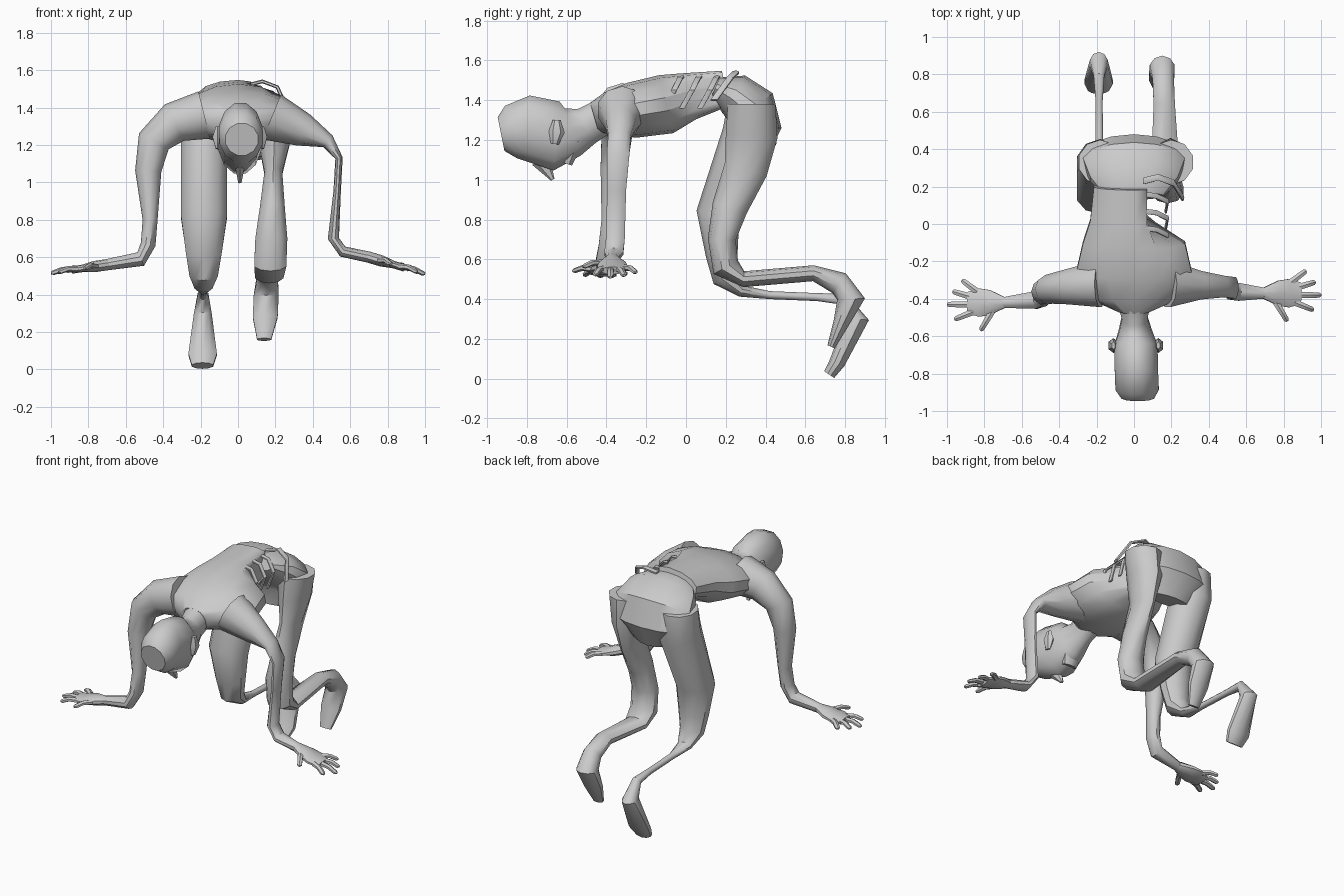
import bpy, bmesh, math
from mathutils import Vector

if "Cube" in bpy.data.objects:
    bpy.data.objects.remove(bpy.data.objects["Cube"], do_unlink=True)

# One plain clay colour for the whole figure
clay = bpy.data.materials.new("clay_grey")
clay.use_nodes = True
grey = (.6, .6, .6, 1)
clay.diffuse_color = grey
clay.node_tree.nodes["Principled BSDF"].inputs["Base Color"].default_value = grey

AXIS_X = Vector((1, 0, 0))
AXIS_Y = Vector((0, 1, 0))


def finish(name, bm):
    """Turn a bmesh into a smooth-shaded object with the clay material."""
    bmesh.ops.recalc_face_normals(bm, faces=bm.faces)
    mesh = bpy.data.meshes.new(name)
    bm.to_mesh(mesh)
    bm.free()
    mesh.materials.append(clay)
    obj = bpy.data.objects.new(name, mesh)
    bpy.context.collection.objects.link(obj)
    bpy.ops.object.select_all(action="DESELECT")
    obj.select_set(True)
    bpy.context.view_layer.objects.active = obj
    bpy.ops.object.shade_smooth_by_angle(angle=math.radians(40))
    return obj


def loft(name, centres, sizes, side, sides=10):
    """Skin ellipses along a path; sizes are half width along side and half depth."""
    bm = bmesh.new()
    rings = []
    last = len(centres) - 1
    for i, (centre, (width, thick)) in enumerate(zip(centres, sizes)):
        tangent = centres[min(i + 1, last)] - centres[max(i - 1, 0)]
        depth = tangent.cross(side).normalized()
        ring = []
        for k in range(sides):
            angle = math.tau * (k + .5) / sides
            offset = side * width * math.cos(angle) + depth * thick * math.sin(angle)
            ring.append(bm.verts.new(centre + offset))
        rings.append(ring)
    for lower, upper in zip(rings, rings[1:]):
        for k in range(sides):
            n = (k + 1) % sides
            bm.faces.new((lower[k], lower[n], upper[n], upper[k]))
    bm.faces.new(rings[0])
    bm.faces.new(rings[-1])
    return finish(name, bm)


def body_part(name, start_x, end_x, stations, sides=10):
    """Loft running in the side plane; a station is y, z, half width, half depth."""
    last = len(stations) - 1
    centres = [Vector((start_x + (end_x - start_x) * i / last, y, z))
               for i, (y, z, width, depth) in enumerate(stations)]
    return loft(name, centres, [s[2:] for s in stations], AXIS_X, sides)


def arm(name, sign, start_y, end_y, stations):
    """Loft running in the front plane; a station is x, z, half width, half depth."""
    last = len(stations) - 1
    centres = [Vector((sign * x, start_y + (end_y - start_y) * i / last, z))
               for i, (x, z, width, depth) in enumerate(stations)]
    return loft(name, centres, [s[2:] for s in stations], AXIS_Y)


# Torso, with the left side of the waist torn away up to the spine
torso = body_part("torso", 0, 0, [
    (-.46, 1.31, .1, .08),
    (-.39, 1.33, .26, .11),
    (-.27, 1.35, .32, .14),
    (-.1, 1.38, .28, .15),
    (.02, 1.42, .24, .12),
    (.2, 1.46, .22, .09),
], sides=14)
for vert in torso.data.vertices:
    if vert.co.y > -.05:
        vert.co.x = min(vert.co.x, .07)

# Pelvis curling over from the back into the seat
body_part("pelvis", 0, 0, [
    (.15, 1.47, .16, .05),
    (.24, 1.43, .24, .11),
    (.33, 1.36, .28, .13),
    (.36, 1.26, .28, .12),
    (.33, 1.13, .14, .08),
], sides=14)

# Neck and downturned head
body_part("head", 0, .02, [
    (-.38, 1.34, .1, .09),
    (-.5, 1.27, .07, .1),
    (-.57, 1.24, .09, .13),
    (-.65, 1.22, .12, .18),
    (-.8, 1.26, .12, .17),
    (-.88, 1.24, .12, .14),
    (-.93, 1.23, .09, .09),
], sides=12)
body_part("nose", .01, .01, [
    (-.73, 1.1, .03, .05),
    (-.67, 1, .01, .01),
], sides=6)
body_part("jaw", .01, .01, [
    (-.56, 1.2, .08, .05),
    (-.6, 1.08, .05, .03),
], sides=8)
for label, sign in (("left", 1), ("right", -1)):
    ear_x = .01 + sign * .12
    body_part(label + "_ear", ear_x, ear_x, [
        (-.65, 1.3, .01, .02),
        (-.65, 1.24, .03, .04),
        (-.66, 1.18, .01, .02),
    ], sides=6)

# Right arm is whole
arm("right_arm", -1, -.32, -.42, [
    (.18, 1.36, .13, .13),
    (.34, 1.32, .1, .11),
    (.45, 1.22, .08, .09),
    (.48, 1.06, .07, .07),
    (.47, .8, .05, .04),
    (.48, .67, .05, .04),
    (.52, .59, .05, .04),
    (.7, .56, .03, .03),
])

# Left arm is wasted below the shoulder
arm("left_arm", 1, -.32, -.37, [
    (.18, 1.35, .13, .13),
    (.35, 1.28, .08, .09),
    (.48, 1.22, .06, .04),
    (.54, 1.13, .06, .02),
    (.53, .95, .05, .02),
    (.51, .7, .05, .03),
    (.56, .63, .05, .03),
    (.7, .6, .03, .03),
])

# Splayed hands: palm, four fingers and a thumb, as base and tip beside the palm
FINGERS = {
    "little": (.84, .06, .92, .12),
    "ring": (.87, .03, .97, .06),
    "middle": (.88, -.01, 1, -.01),
    "index": (.86, -.05, .96, -.09),
    "thumb": (.76, -.05, .82, -.15),
}


def hand(label, sign, y, wrist, slope):
    def place(x, across):
        return Vector((sign * x, y + across, wrist - slope * (x - .7)))

    loft(label + "_palm", [place(x, 0) for x in (.69, .77, .83, .89)],
         [(.03, .03), (.07, .03), (.08, .02), (.06, .02)], AXIS_Y)
    for finger, (base_x, base_y, tip_x, tip_y) in FINGERS.items():
        base, tip = place(base_x, base_y), place(tip_x, tip_y)
        side = (tip - base).cross(Vector((0, 0, 1))).normalized()
        middle = (base + tip) / 2 + Vector((0, 0, .01))
        knuckle = base.lerp(tip, .9)
        sizes = [(r, r * .8) for r in (.02, .018, .016, .008)]
        loft(label + "_" + finger, [base, middle, knuckle, tip], sizes, side, sides=6)


hand("left", 1, -.37, .6, .3)
hand("right", -1, -.42, .56, .15)

# Right leg: full thigh, bare shin bone, foot hanging to the ground
body_part("right_leg", -.18, -.19, [
    (.33, 1.38, .12, .12),
    (.32, 1.22, .13, .14),
    (.16, .82, .13, .11),
    (.18, .62, .1, .08),
    (.2, .51, .08, .07),
    (.28, .44, .05, .03),
    (.42, .42, .02, .02),
    (.66, .41, .02, .02),
    (.79, .4, .03, .03),
    (.86, .3, .05, .06),
    (.76, .08, .08, .04),
    (.72, .02, .06, .03),
])

# Left leg: wasted thigh, full calf, foot raised
body_part("left_leg", .2, .14, [
    (.33, 1.38, .12, .12),
    (.33, 1.22, .09, .13),
    (.3, 1.05, .05, .11),
    (.22, .86, .07, .09),
    (.18, .7, .09, .07),
    (.2, .56, .09, .07),
    (.29, .5, .08, .04),
    (.64, .53, .06, .04),
    (.77, .48, .06, .06),
    (.83, .4, .07, .07),
    (.78, .28, .07, .04),
    (.73, .16, .04, .02),
])


def strip(name, points, width):
    """Thin band of bone or flesh."""
    centres = [Vector(p) for p in points]
    loft(name, centres, [(width, width / 2)] * len(centres), AXIS_Y, sides=6)


# Exposed ribs hanging in the torn waist
for i in range(3):
    y = -.06 + .09 * i
    strip("rib_" + str(i + 1), [
        (.04, y + .04, 1.52),
        (.12, y + .03, 1.51),
        (.18, y, 1.45),
        (.17, y - .05, 1.36),
    ], .016)

# Ragged flesh at the hip edge
strip("hip_shred", [(.05, .23, 1.52), (.13, .25, 1.54), (.21, .22, 1.51), (.26, .14, 1.4)], .02)
